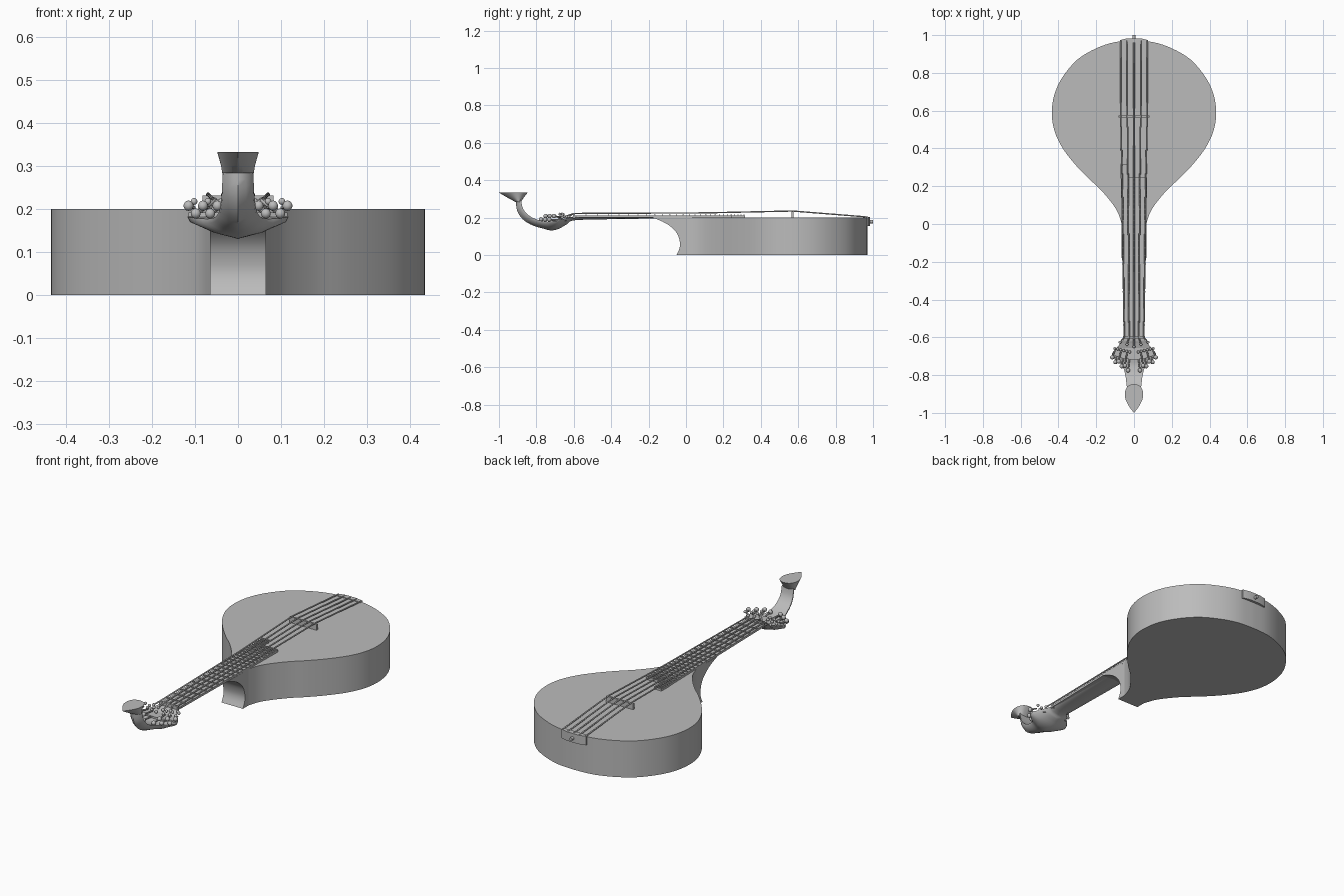
import bpy, bmesh, math
from mathutils import Vector

cube = bpy.data.objects.get("Cube")
if cube:
    bpy.data.objects.remove(cube)

grey = bpy.data.materials.new("plain grey")
grey.use_nodes = True
GREY = (0.5, 0.5, 0.5, 1)
grey.diffuse_color = GREY
grey.node_tree.nodes["Principled BSDF"].inputs["Base Color"].default_value = GREY


def finish(name, bm, angle=35):
    bmesh.ops.recalc_face_normals(bm, faces=bm.faces)
    mesh = bpy.data.meshes.new(name)
    bm.to_mesh(mesh)
    bm.free()
    mesh.materials.append(grey)
    obj = bpy.data.objects.new(name, mesh)
    bpy.context.collection.objects.link(obj)
    bpy.ops.object.select_all(action="DESELECT")
    obj.select_set(True)
    bpy.context.view_layer.objects.active = obj
    bpy.ops.object.shade_smooth_by_angle(angle=math.radians(angle))
    return obj


def smooth_path(points, steps=4):
    """Catmull-Rom interpolation through tuples of any length."""
    out = []
    last = len(points) - 1
    for i in range(last):
        p0, p1, p2, p3 = (points[max(0, min(last, i + k))] for k in (-1, 0, 1, 2))
        for s in range(steps):
            t = s / steps
            out.append(tuple(b + t * (c - a) / 2
                             + t * t * (2 * a - 5 * b + 4 * c - d) / 2
                             + t ** 3 * (3 * b - a - 3 * c + d) / 2
                             for a, b, c, d in zip(p0, p1, p2, p3)))
    return out + [points[-1]]


def loft(name, rings, angle=35):
    bm = bmesh.new()
    loops = [[bm.verts.new(p) for p in ring] for ring in rings]
    n = len(loops[0])
    for a, b in zip(loops, loops[1:]):
        for i in range(n):
            j = (i + 1) % n
            bm.faces.new((a[i], a[j], b[j], b[i]))
    bm.faces.new(loops[0])
    bm.faces.new(loops[-1])
    return finish(name, bm, angle)


def box(name, x0, x1, y0, y1, z0, z1):
    return loft(name, [[(x0, y0, z), (x1, y0, z), (x1, y1, z), (x0, y1, z)] for z in (z0, z1)])


def tube(name, points, radius, sides=6):
    rings = []
    pts = [Vector(p) for p in points]
    for i, p in enumerate(pts):
        d = (pts[min(i + 1, len(pts) - 1)] - pts[max(i - 1, 0)]).normalized()
        u = d.orthogonal().normalized() if abs(d.z) > 0.9 else d.cross(Vector((0, 0, 1))).normalized()
        v = d.cross(u)
        rings.append([p + radius * (u * math.cos(a) + v * math.sin(a))
                      for a in (math.tau * k / sides for k in range(sides))])
    return loft(name, rings, 70)


def ball(name, centre, radius):
    bm = bmesh.new()
    bmesh.ops.create_uvsphere(bm, u_segments=10, v_segments=7, radius=radius)
    bmesh.ops.translate(bm, verts=bm.verts, vec=centre)
    return finish(name, bm, 80)


# Pear-shaped body
half = smooth_path([(0, .97), (.1, .963), (.2, .93), (.3, .87), (.38, .775), (.423, .68),
                    (.435, .58), (.42, .49), (.38, .405), (.32, .325), (.25, .25),
                    (.18, .185), (.12, .115), (.085, .06), (.065, 0)])
outline = half + [(-x, y) for x, y in reversed(half[1:])]
loft("body", [[(x, y, z) for x, y in outline] for z in (0, .2)])

# Heel with a concave front
curve = smooth_path([(-.05, 0), (-.035, .035), (-.033, .07), (-.048, .115),
                     (-.08, .15), (-.125, .178), (-.18, .2)])
heel = curve + [(.02, .2), (.02, 0)]
loft("heel", [[(x, y, z) for y, z in heel] for x in (-.065, .065)])

# Neck, flared head and curled stem: top y, top z, back y, back z, half width
stations = smooth_path([(-.08, .207, -.08, .196, .062), (-.35, .206, -.35, .192, .059),
                        (-.59, .205, -.59, .186, .056), (-.635, .198, -.635, .165, .075),
                        (-.685, .184, -.68, .14, .116), (-.715, .18, -.72, .131, .105),
                        (-.75, .178, -.76, .14, .063), (-.8, .19, -.82, .158, .046),
                        (-.845, .215, -.872, .19, .04), (-.872, .25, -.902, .235, .037),
                        (-.882, .295, -.911, .295, .036)])
rings = []
for ty, tz, by, bz, w in stations:
    ring = []
    for across, depth in ((-1, 0), (-.95, .25), (-.5, .72), (0, 1), (.5, .72), (.95, .25), (1, 0)):
        ring.append((w * across, ty + (by - ty) * depth, tz + (bz - tz) * depth))
    rings.append(ring)
loft("neck_and_head", rings, 50)

# Teardrop finial, widening upwards
tear = smooth_path([(0, .075), (.03, .066), (.047, .035), (.045, -.005), (.025, -.045), (0, -.078)])
tear = tear + [(-x, y) for x, y in reversed(tear[1:-1])]
loft("finial", [[(x * sx, cy + y * sy, z) for x, y in tear]
                for sx, sy, cy, z in ((.76, .2, -.897, .284), (.82, .5, -.908, .302), (1, 1, -.922, .333))])

# Fingerboard with a small treble extension
loft("fingerboard", [[(-.055, -.6, z), (.055, -.6, z), (.07, .245, z), (-.07, .245, z)]
                     for z in (.199, .211)])
box("fingerboard_extension", -.072, -.028, .24, .315, .199, .211)
box("nut", -.057, .057, -.605, -.594, .195, .222)

# Frets spaced by the usual scale rule
for n in range(1, 27):
    y = -.6 + 1.17 * (1 - 2 ** (-n / 12))
    w = .056 + .014 * (y + .6) / .85
    box("fret", -w, w if n < 23 else -.028, y - .003, y + .003, .209, .216)

# Bridge and tailpiece
box("bridge", -.082, .082, .565, .575, .2, .232)
tail = [(-.075, .955), (.075, .955), (.075, .973), (.035, .983), (-.035, .983), (-.075, .973)]
loft("tailpiece", [[(x, y, z) for x, y in tail] for z in (.155, .204)])
tube("tail_button", [(0, .975, .178), (0, 1, .178)], .009, 10)

# Strings, each ending in a bead on the head
for k in range(-2, 3):
    end = (k * .037, -.65 + .012 * abs(k), .205)
    tube("string", [end, (k * .026, -.6, .222), (k * .03, .1, .225),
                    (k * .035, .57, .235), (k * .035, .972, .203)], .004)
    ball("string_bead", end, .008)

# Fan-shaped tuner plate
arc = [(x / 100, -.718 + .028 * (x / 11.5) ** 2) for x in (-11.5, -8, -4, 0, 4, 8, 11.5)]
plate = arc + [(.07, -.64), (-.07, -.64)]
loft("tuner_plate", [[(x, y, z) for x, y in plate] for z in (.182, .192)])

# Tuning pegs with round knobs
for side in (-1, 1):
    for k in range(6):
        x = .022 + .016 * k
        z = .186 + .018 * (k % 2)
        foot = Vector((side * x, -.69 + .004 * k, z))
        knob = Vector((side * (x * 1.05 + .008), -.775 + .011 * k + .014 * (k % 2), z + .004))
        tube("tuning_peg", [foot, knob], .004)
        ball("peg_knob", knob, .012)
        ball("peg_post", foot + Vector((0, .012, .014)), .008)
